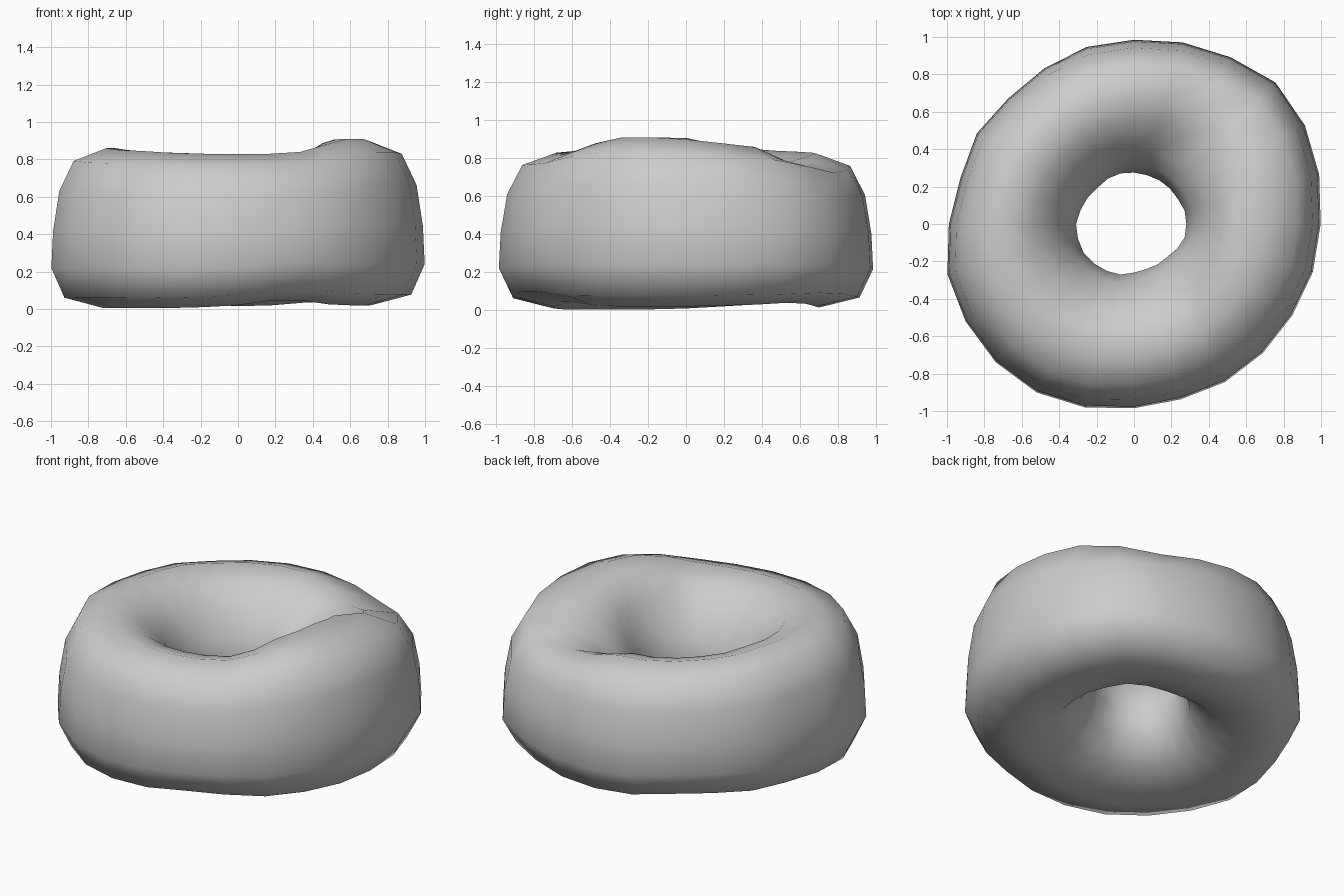
import bpy, bmesh
from math import cos, sin, pi

# Values around the ring, every 15 degrees from +x
outer = [.998, 1.025, 1.055, 1.07, 1.03, 1.005, .985, .98, .96, .95, .97, .96,
         .99, 1.033, 1.04, 1.045, 1.04, 1.015, .985, .97, .975, .975, .977, .99]
top = [.90, .88, .86, .835, .82, .825, .825, .83, .835, .84, .85, .86,
       .86, .86, .85, .845, .835, .83, .83, .83, .84, .88, .91, .91]
bottom = [.02, .025, .03, .04, .035, .02, .015, .025, .045, .04, .03, .02,
          .01, .005, .005, .005, .005, .01, .02, .045, .045, .025, .02, .02]
inner = [.28, .28, .27, .27, .27, .27, .275, .28, .28, .275, .285, .295,
         .31, .31, .31, .30, .29, .28, .26, .25, .25, .25, .265, .28]
# Local features by step: crease across the top, plump inner shoulder
crease = {3: .05, 4: .09, 5: .05}
plump = {22: .03, 23: .05, 0: .06, 1: .05, 2: .025}

# Cross-section: across (0 = hole, 1 = outside), height (0 = underside, 1 = top)
section = [(1, .25), (.987, .48), (.94, .73), (.83, .92), (.58, 1), (.36, .94),
           (.18, .80), (.06, .62), (0, .44), (.06, .24), (.24, .09), (.6, 0), (.9, .065)]

bm = bmesh.new()
rings = []
for i in range(24):
    a = i * pi / 12
    ring = []
    for u, v in section:
        r = inner[i] + (outer[i] - inner[i]) * u
        z = bottom[i] + (top[i] - bottom[i]) * v
        if v > .7:
            z -= crease.get(i, 0) * min(1, 2.2 * (1 - u))
            if u < .5:
                z += plump.get(i, 0)
        ring.append(bm.verts.new((r * cos(a), r * sin(a), z)))
    rings.append(ring)
n = len(section)
for i in range(24):
    p, q = rings[i], rings[(i + 1) % 24]
    for j in range(n):
        k = (j + 1) % n
        bm.faces.new((p[j], q[j], q[k], p[k])).smooth = True
bmesh.ops.recalc_face_normals(bm, faces=bm.faces)

# Lumpy ring body
mesh = bpy.data.meshes.new("lumpy_ring")
bm.to_mesh(mesh)
bm.free()
ring_obj = bpy.data.objects.new("lumpy_ring", mesh)
bpy.context.collection.objects.link(ring_obj)
